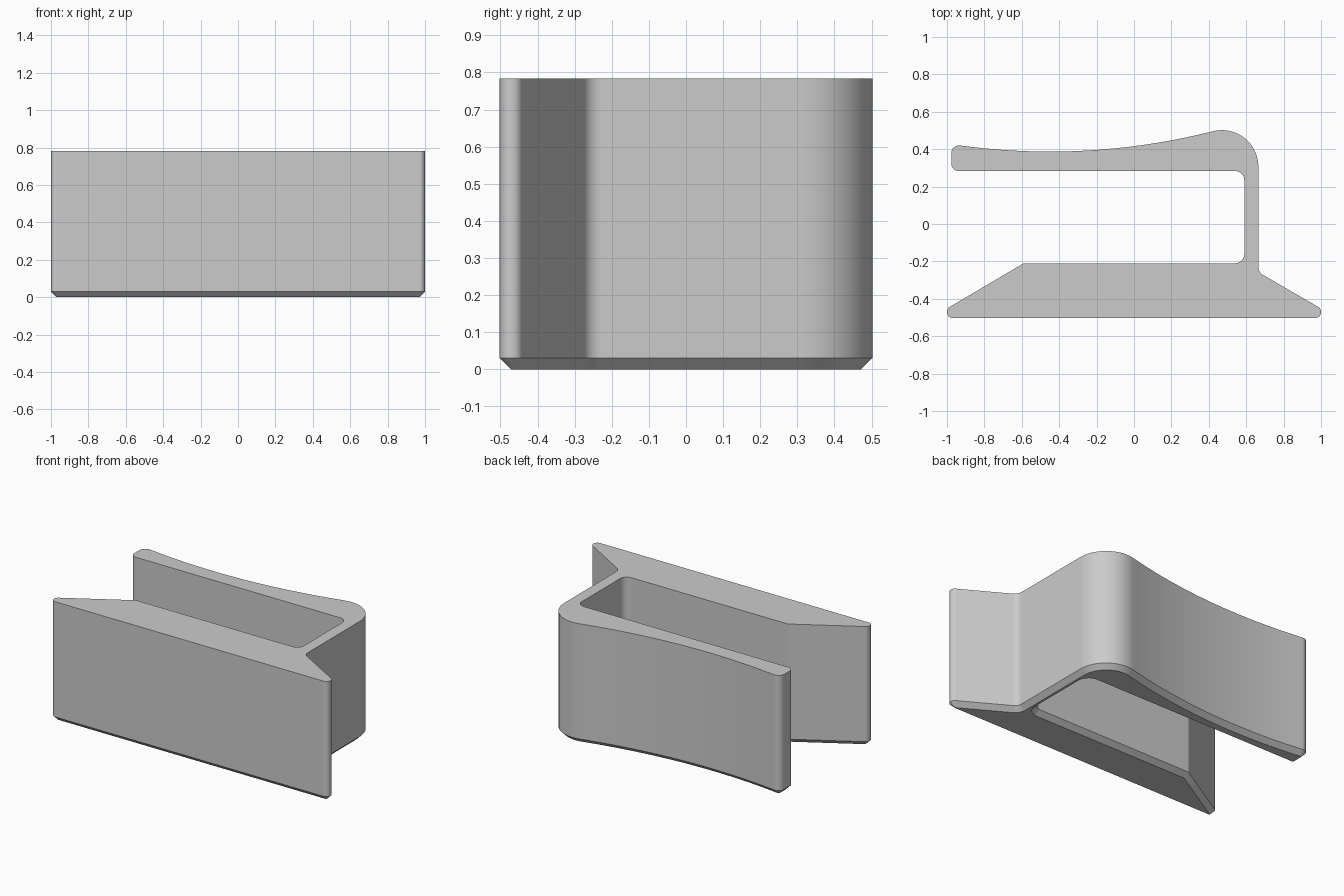
import bpy, bmesh
from math import cos, sin, tan, radians
from mathutils import Vector

cube = bpy.data.objects.get("Cube")
if cube:
    bpy.data.objects.remove(cube, do_unlink=True)

HEIGHT, CHAMFER = 0.783, 0.03


def fillet(prev, corner, nxt, r, steps=8):
    """Points of a round of radius r at a corner of the profile."""
    if r == 0:
        return [corner]
    a, b = (prev - corner).normalized(), (nxt - corner).normalized()
    half = a.angle(b) / 2
    centre = corner + (a + b).normalized() * (r / sin(half))
    start = corner + a * (r / tan(half)) - centre
    end = corner + b * (r / tan(half)) - centre
    sweep = start.angle(end)
    return [centre + (start * sin(sweep * (1 - i / steps)) + end * sin(sweep * i / steps)) / sin(sweep)
            for i in range(steps + 1)]


def inset(points, d):
    """Move a counter-clockwise outline inward by d with mitred corners."""
    out = []
    for i, p in enumerate(points):
        a = (p - points[i - 1]).normalized()
        b = (points[(i + 1) % len(points)] - p).normalized()
        na, nb = Vector((-a.y, a.x)), Vector((-b.y, b.x))
        out.append(p + (na + nb) * (d / (1 + na.dot(nb))))
    return out


# Profile seen from above, counter-clockwise: (x, y, corner radius)
base_right = [(-1, -0.502, 0.03), (1, -0.502, 0.03), (1, -0.452, 0.03), (0.665, -0.258, 0.05)]
# Large shoulder round, then the shallow hollow along the back of the arm
shoulder = [(0.47 + 0.195 * cos(radians(t)), 0.307 + 0.195 * sin(radians(t)), 0)
            for t in range(0, 105, 8)]
hollow = [(x, 0.387 + (x + 0.45) ** 2 / 7, 0)
          for x in [0.39 - i * 0.08 for i in range(17)]]
arm_and_slot = [(-0.977, 0.426, 0.042), (-0.977, 0.283, 0.04), (0.59, 0.283, 0.05),
                (0.59, -0.21, 0.05), (-0.59, -0.21, 0), (-1, -0.452, 0.03)]
corners = base_right + shoulder + hollow + arm_and_slot

outline = []
for i, (x, y, r) in enumerate(corners):
    prev, nxt = corners[i - 1], corners[(i + 1) % len(corners)]
    outline += fillet(Vector(prev[:2]), Vector((x, y)), Vector(nxt[:2]), r)

# Stack the outline into a solid with a chamfered lower edge
bm = bmesh.new()
rings = [[bm.verts.new((p.x, p.y, z)) for p in pts] for pts, z in (
    (inset(outline, CHAMFER), 0), (outline, CHAMFER), (outline, HEIGHT))]
n = len(outline)
for low, high in zip(rings, rings[1:]):
    for i in range(n):
        j = (i + 1) % n
        bm.faces.new((low[i], low[j], high[j], high[i]))
bm.faces.new(rings[0][::-1])
bm.faces.new(rings[-1])
bmesh.ops.remove_doubles(bm, verts=bm.verts, dist=0.001)
bmesh.ops.triangulate(bm, faces=[f for f in bm.faces if len(f.verts) > 4])
bmesh.ops.recalc_face_normals(bm, faces=bm.faces)
mesh = bpy.data.meshes.new("clip_bracket")
bm.to_mesh(mesh)
bm.free()
bracket = bpy.data.objects.new("clip_bracket", mesh)
bpy.context.collection.objects.link(bracket)

# Plain grey
grey = bpy.data.materials.new("grey")
grey.use_nodes = True
colour = (0.6, 0.6, 0.6, 1)
grey.diffuse_color = colour
grey.node_tree.nodes["Principled BSDF"].inputs["Base Color"].default_value = colour
mesh.materials.append(grey)

# Smooth rounds, crisp edges and even shading on the large flat walls
bpy.ops.object.select_all(action="DESELECT")
bracket.select_set(True)
bpy.context.view_layer.objects.active = bracket
bpy.ops.object.shade_smooth_by_angle(angle=radians(25))
bracket.modifiers.new("flat_walls", "WEIGHTED_NORMAL").keep_sharp = True
